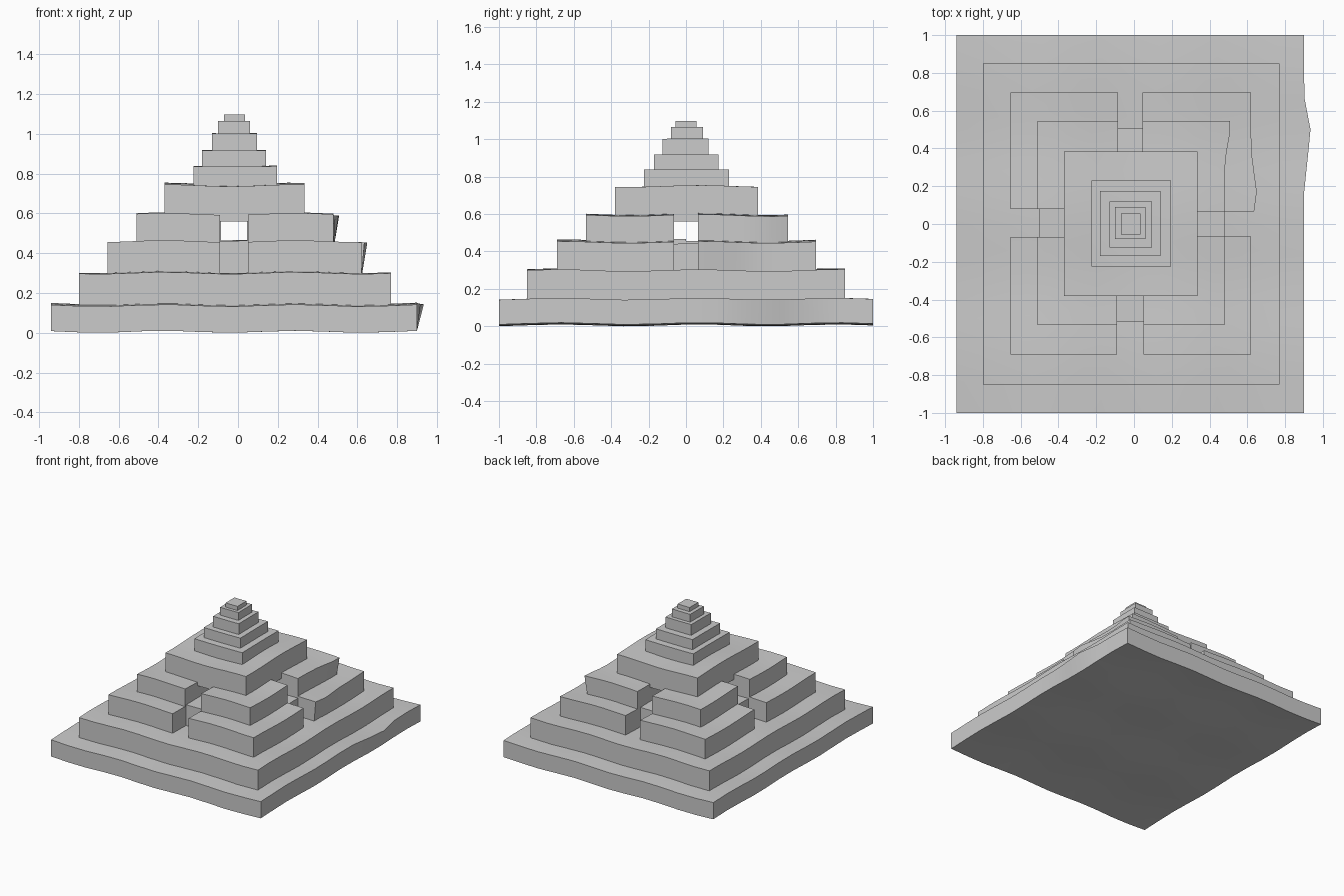
import bpy, bmesh
from math import sin, cos, exp

if "Cube" in bpy.data.objects:
    bpy.data.objects.remove(bpy.data.objects["Cube"])


def wave(x, y):
    # gentle weathering of the horizontal surfaces
    return 0.005 * (1 - cos(9.5 * x + 0.4)) + 0.005 * (1 + sin(8.5 * y + 1.0))


def block(name, x0, x1, y0, y1, z0, z1, cuts=7, bump=None, amp=1.0, sink=0.03):
    """Box with worn, wavy top; bump = (y centre, size) bulging the top right edge."""
    bm = bmesh.new()
    bmesh.ops.create_cube(bm, size=1)
    if cuts:
        flat = [e for e in bm.edges if abs(e.verts[0].co.z - e.verts[1].co.z) < 0.1]
        bmesh.ops.subdivide_edges(bm, edges=flat, cuts=cuts, use_grid_fill=True)
    for v in bm.verts:
        top, right = v.co.z > 0, v.co.x > 0.49
        x = x0 + (v.co.x + 0.5) * (x1 - x0)
        y = y0 + (v.co.y + 0.5) * (y1 - y0)
        z = z1 if top else z0 - sink
        if bump and right and top:
            x += bump[1] * exp(-((y - bump[0]) / 0.13) ** 2)
        if top or sink == 0:
            z += wave(x, y) * amp
        v.co = (x, y, z)
    me = bpy.data.meshes.new(name)
    bm.to_mesh(me)
    bm.free()
    ob = bpy.data.objects.new(name, me)
    bpy.context.collection.objects.link(ob)
    bpy.ops.object.select_all(action='DESELECT')
    ob.select_set(True)
    bpy.context.view_layer.objects.active = ob
    bpy.ops.object.shade_smooth_by_angle(angle=0.5)
    return ob


# wide base tiers
block("base_tier", -0.94, 0.90, -1.0, 1.0, 0.0, 0.132, 11, (0.45, 0.04), sink=0)
block("second_tier", -0.80, 0.77, -0.85, 0.85, 0.14, 0.29, 11)

# two tiers split by a stair channel on each side: four corner blocks each
# channel edges: front x, back x, left y, right y
tiers = [
    ("third_tier", (-0.655, 0.62, -0.69, 0.695), 0.30, 0.445, (0.17, 0.03)),
    ("fourth_tier", (-0.51, 0.48, -0.535, 0.545), 0.45, 0.585, (0.52, 0.03)),
]
for name, (x0, x1, y0, y1), z0, z1, bump in tiers:
    block(name + "_front_left", x0, -0.09, y0, -0.07, z0, z1, 5)
    block(name + "_front_right", 0.05, x1, y0, -0.065, z0, z1, 5)
    block(name + "_back_left", x0, -0.085, 0.08, y1, z0, z1, 5)
    block(name + "_back_right", 0.045, x1, 0.065, y1, z0, z1, 5, bump)

# steps inside the channels
block("front_step", -0.09, 0.05, -0.52, 0.0, 0.30, 0.455, 0)
block("back_step", -0.085, 0.045, 0.0, 0.505, 0.30, 0.445, 0)
block("left_step", -0.50, 0.0, -0.07, 0.08, 0.30, 0.43, 0)
block("right_step", 0.0, 0.48, -0.065, 0.065, 0.30, 0.43, 0)

# solid upper tiers narrowing to the peak
block("fifth_tier", -0.37, 0.335, -0.38, 0.385, 0.59, 0.735, 7)
upper = [
    (-0.225, 0.195, -0.225, 0.23, 0.75, 0.835),
    (-0.18, 0.14, -0.17, 0.175, 0.84, 0.915),
    (-0.13, 0.095, -0.125, 0.12, 0.92, 1.0),
    (-0.10, 0.06, -0.08, 0.09, 1.0, 1.062),
    (-0.07, 0.035, -0.055, 0.055, 1.065, 1.095),
]
for i, dims in enumerate(upper):
    block("peak_tier_%d" % (i + 1), *dims, cuts=2, amp=0.3)
